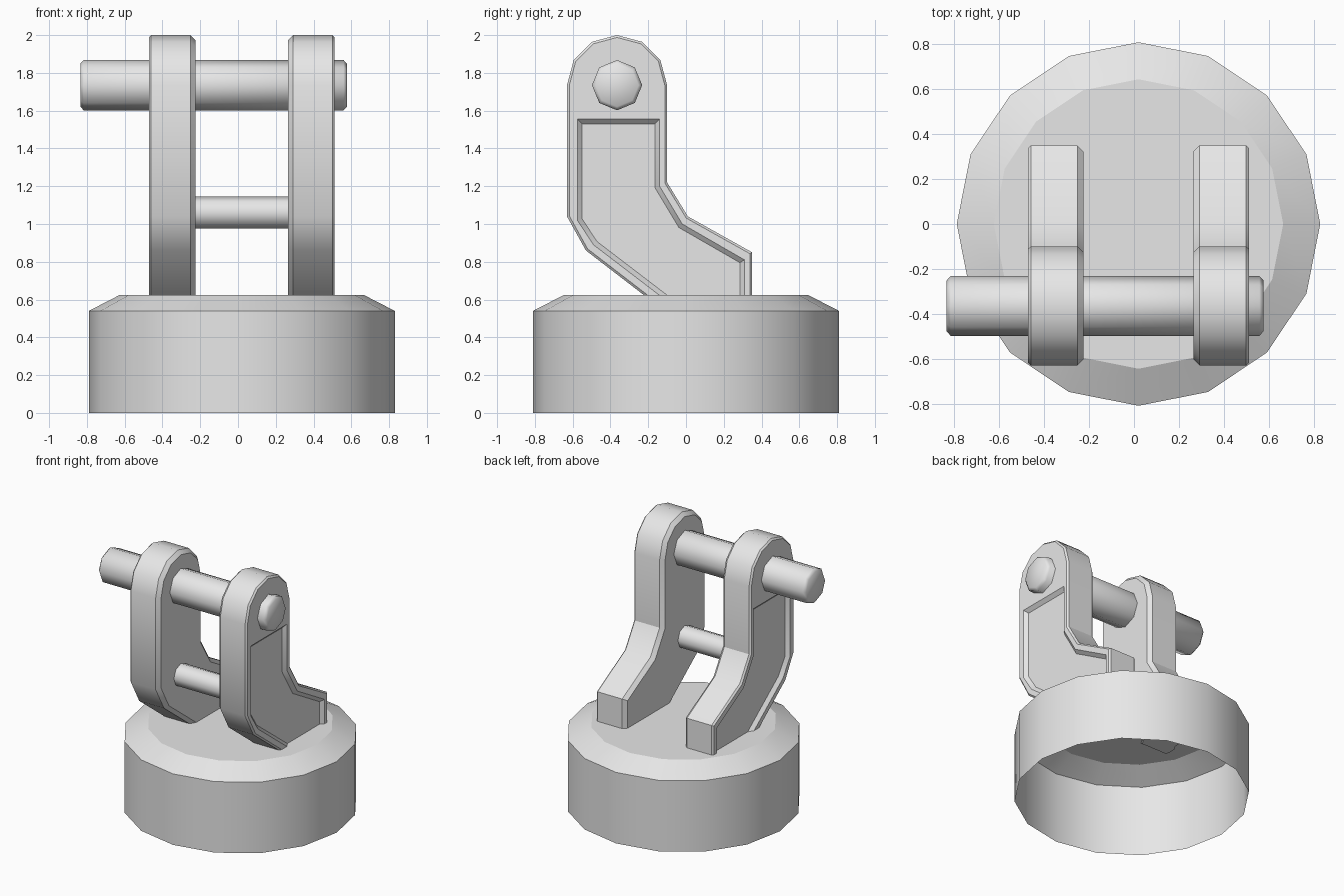
import bpy, bmesh, math
from mathutils import Matrix

if "Cube" in bpy.data.objects:
    bpy.data.objects.remove(bpy.data.objects["Cube"])

grey = bpy.data.materials.new("plain_grey")
grey.use_nodes = True
grey.diffuse_color = (0.8, 0.8, 0.8, 1)
grey.node_tree.nodes["Principled BSDF"].inputs["Base Color"].default_value = (0.8, 0.8, 0.8, 1)

MID_X = 0.02                 # symmetry plane of base and brackets
PIN_Y, PIN_Z = -0.365, 1.735  # centre of the rounded bracket head
BOTTOM = 0.615


def finish(name, bm):
    bmesh.ops.recalc_face_normals(bm, faces=bm.faces)
    mesh = bpy.data.meshes.new(name)
    bm.to_mesh(mesh)
    bm.free()
    mesh.materials.append(grey)
    obj = bpy.data.objects.new(name, mesh)
    bpy.context.collection.objects.link(obj)
    return obj


def smooth(obj, degrees):
    bpy.ops.object.select_all(action='DESELECT')
    obj.select_set(True)
    bpy.context.view_layer.objects.active = obj
    bpy.ops.object.shade_smooth_by_angle(angle=math.radians(degrees))


def prism(name, outline, side, x0, x1, chamfer0, chamfer1, cut_z=None):
    """Extrude a (y, z) outline from x0 to x1 with chamfered rims."""
    bm = bmesh.new()
    caps = []
    for x in (x0 + chamfer0, x1 - chamfer1):
        caps.append([bm.verts.new((MID_X + side * x, y, z)) for y, z in outline])
    a, b = caps
    ends = [bm.faces.new(a), bm.faces.new(b)]
    for i in range(len(a)):
        j = (i + 1) % len(a)
        bm.faces.new((a[i], a[j], b[j], b[i]))
    bmesh.ops.recalc_face_normals(bm, faces=bm.faces)
    for face, size in zip(ends, (chamfer0, chamfer1)):
        bmesh.ops.inset_region(bm, faces=[face], thickness=size, depth=size,
                               use_even_offset=True)
    if cut_z is not None:
        bmesh.ops.bisect_plane(bm, geom=bm.verts[:] + bm.edges[:] + bm.faces[:],
                               plane_co=(0, 0, cut_z), plane_no=(0, 0, 1), clear_inner=True)
        bmesh.ops.holes_fill(bm, edges=[e for e in bm.edges if e.is_boundary], sides=0)
    return finish(name, bm)


def pin(name, radius, x0, x1, z, chamfer):
    """Eight-sided rod along x."""
    bm = bmesh.new()
    bmesh.ops.create_cone(bm, cap_ends=True, segments=8, radius1=radius, radius2=radius,
                          depth=x1 - x0)
    if chamfer:
        rims = [e for e in bm.edges if abs(e.verts[0].co.z - e.verts[1].co.z) < 0.001]
        bmesh.ops.bevel(bm, geom=rims, offset=chamfer, segments=1, affect='EDGES')
    bm.transform(Matrix.Translation(((x0 + x1) / 2, PIN_Y, z)) @ Matrix.Rotation(math.pi / 2, 4, 'Y'))
    smooth(finish(name, bm), 46)


# Base cap: open-bottomed shell with a sloped shoulder
bm = bmesh.new()
rings = []
for r, z in ((0.81, 0), (0.81, 0.54), (0.645, 0.625)):
    rings.append([bm.verts.new((MID_X + r * math.cos(k * math.pi / 8),
                                r * math.sin(k * math.pi / 8), z)) for k in range(16)])
for low, high in zip(rings, rings[1:]):
    for k in range(16):
        n = (k + 1) % 16
        bm.faces.new((low[k], low[n], high[n], high[k]))
bm.faces.new(rings[-1])
smooth(finish("base_cap", bm), 25)

# Brackets: rounded head, bent leg and foot, with a shallow recess outside
head = [(PIN_Y + 0.265 * math.cos(k * math.pi / 6), PIN_Z + 0.265 * math.sin(k * math.pi / 6))
        for k in range(7)]
bracket = head + [(-0.63, 1.04), (-0.53, 0.86), (-0.14, 0.56), (0.35, 0.56),
                  (0.35, 0.85), (0.01, 1.04), (-0.1, 1.22)]
recess = [(-0.14, 1.555), (-0.575, 1.555), (-0.575, 1.02), (-0.49, 0.89), (0.02, 0.5),
          (0.31, 0.5), (0.31, 0.81), (-0.02, 1.0), (-0.14, 1.2)]
for label, side in (("left", 1), ("right", -1)):
    plate = prism(label + "_bracket", bracket, side, 0.245, 0.492, 0.027, 0.012, BOTTOM)
    cutter = prism("recess_cutter", recess, side, 0.467, 0.56, 0.025, 0.01)
    cutter.hide_render = True
    cut = plate.modifiers.new("recess", 'BOOLEAN')
    cut.operation = 'DIFFERENCE'
    cut.solver = 'EXACT'
    cut.object = cutter
    bpy.context.view_layer.objects.active = plate
    bpy.ops.object.modifier_apply(modifier=cut.name)
    bpy.data.objects.remove(cutter)
    smooth(plate, 31)

# Cross pins
pin("upper_pin", 0.133, -0.835, 0.577, PIN_Z, 0.018)
pin("lower_pin", 0.085, -0.24, 0.28, 1.06, 0)
